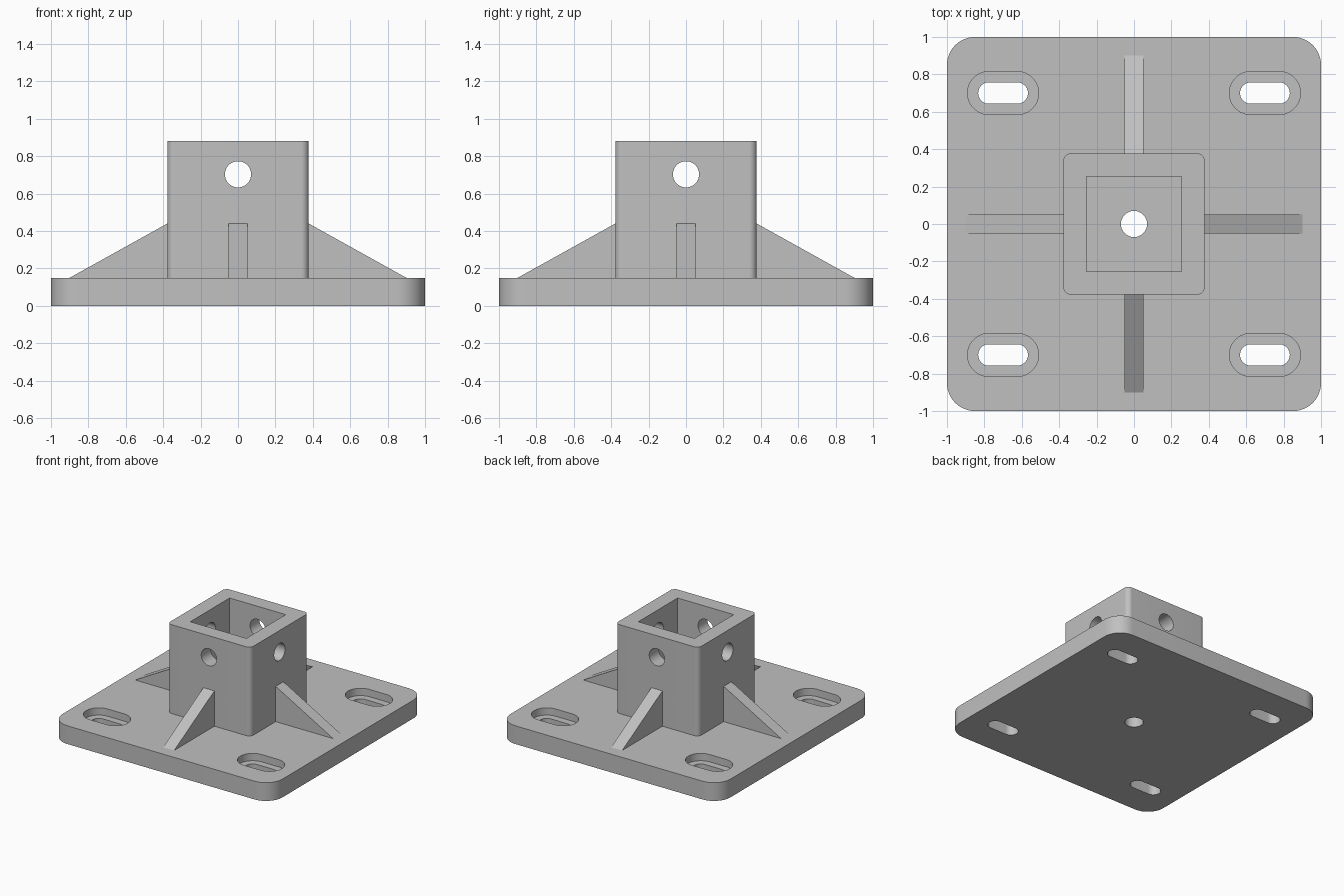
import bpy, bmesh, math
from math import pi, cos, sin
from mathutils import Matrix

if "Cube" in bpy.data.objects:
    bpy.data.objects.remove(bpy.data.objects["Cube"], do_unlink=True)

grey = bpy.data.materials.new("plain grey")
grey.use_nodes = True
colour = (0.53, 0.53, 0.53, 1)
grey.diffuse_color = colour
grey.node_tree.nodes["Principled BSDF"].inputs["Base Color"].default_value = colour

PLATE = 0.15      # plate thickness
TOP = 0.88        # socket height
SOCKET = 0.378    # socket half width


def rounded(hx, hy, r, steps=12):
    """Outline of a rounded rectangle with half sizes hx, hy."""
    points = []
    for k, (sx, sy) in enumerate([(1, 1), (-1, 1), (-1, -1), (1, -1)]):
        for i in range(steps + 1):
            a = (k + i / steps) * pi / 2
            points.append((sx * (hx - r) + r * cos(a), sy * (hy - r) + r * sin(a)))
    return points


def prism(name, outline, low, high, matrix=Matrix()):
    """Extrude an outline from low to high along z, then place it."""
    bm = bmesh.new()
    face = bm.faces.new([bm.verts.new((x, y, low)) for x, y in outline])
    grown = bmesh.ops.extrude_face_region(bm, geom=[face])["geom"]
    bmesh.ops.translate(bm, vec=(0, 0, high - low),
                        verts=[v for v in grown if isinstance(v, bmesh.types.BMVert)])
    bmesh.ops.remove_doubles(bm, verts=bm.verts, dist=1e-5)
    bmesh.ops.recalc_face_normals(bm, faces=bm.faces)
    bm.transform(matrix)
    mesh = bpy.data.meshes.new(name)
    bm.to_mesh(mesh)
    bm.free()
    mesh.materials.append(grey)
    obj = bpy.data.objects.new(name, mesh)
    bpy.context.collection.objects.link(obj)
    return obj


def circle(r, n=48):
    return [(r * cos(2 * pi * i / n), r * sin(2 * pi * i / n)) for i in range(n)]


def cut(obj, cutters):
    """Subtract every cutter, bake the result and remove the cutters."""
    for c in cutters:
        c.hide_render = True
        mod = obj.modifiers.new("cut", "BOOLEAN")
        mod.operation, mod.solver, mod.object = "DIFFERENCE", "EXACT", c
    deps = bpy.context.evaluated_depsgraph_get()
    mesh = bpy.data.meshes.new_from_object(obj.evaluated_get(deps))
    obj.modifiers.clear()
    obj.data = mesh
    for c in cutters:
        bpy.data.objects.remove(c, do_unlink=True)


def smooth(obj):
    bpy.ops.object.select_all(action="DESELECT")
    obj.select_set(True)
    bpy.context.view_layer.objects.active = obj
    bpy.ops.object.shade_smooth_by_angle(angle=math.radians(30))


# Base plate with centre drain hole and four recessed slots
plate = prism("base_plate", rounded(1, 1, 0.15), 0, PLATE)
cutters = [prism("drain_cutter", circle(0.07), -0.1, 0.3)]
for sx in (-1, 1):
    for sy in (-1, 1):
        place = Matrix.Translation((0.7 * sx, 0.7 * sy, 0))
        cutters.append(prism("slot_cutter", rounded(0.133, 0.057, 0.057), -0.1, 0.3, place))
        cutters.append(prism("recess_cutter", rounded(0.19, 0.115, 0.115), 0.09, 0.3, place))
cut(plate, cutters)
smooth(plate)

# Square post socket with cross holes through all four walls
socket = prism("post_socket", rounded(SOCKET, SOCKET, 0.04), PLATE, TOP)
bore = [(-0.255, -0.255), (0.255, -0.255), (0.255, 0.255), (-0.255, 0.255)]
cutters = [prism("bore_cutter", bore, 0, 1)]
for axis in "XY":
    place = Matrix.Translation((0, 0, 0.703)) @ Matrix.Rotation(pi / 2, 4, axis)
    cutters.append(prism("pin_cutter", circle(0.07), -0.6, 0.6, place))
cut(socket, cutters)
smooth(socket)

# Triangular gussets, one on each side of the socket
triangle = [(SOCKET, PLATE), (0.9, PLATE), (SOCKET, 0.44)]
for i, side in enumerate(("left", "back", "right", "front")):
    turn = Matrix.Rotation(i * pi / 2, 4, "Z") @ Matrix.Rotation(pi / 2, 4, "X")
    prism(side + "_gusset", triangle, -0.05, 0.05, turn)
